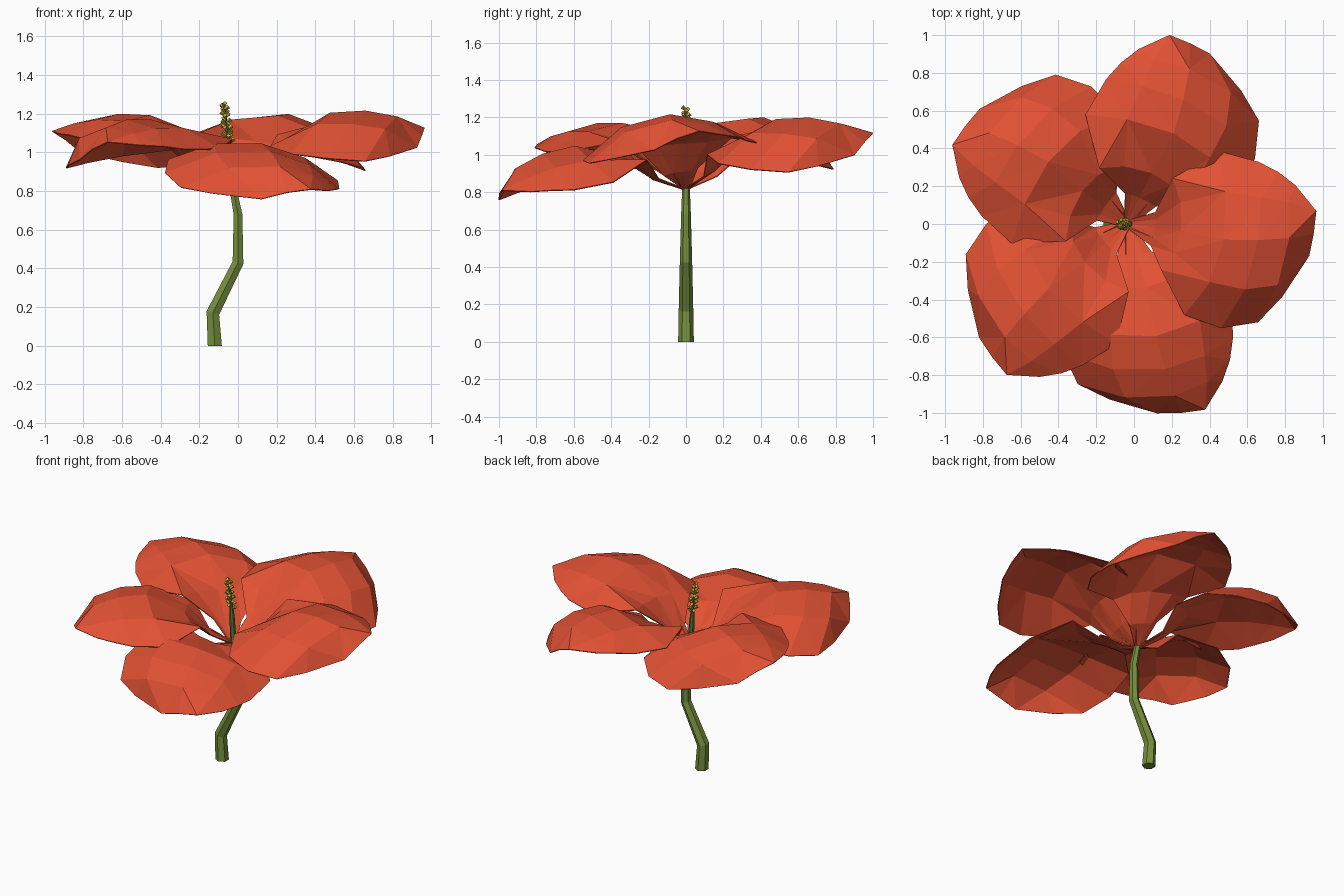
import bpy, bmesh, math, random
from mathutils import Vector, Matrix

if "Cube" in bpy.data.objects:
    bpy.data.objects.remove(bpy.data.objects["Cube"])

random.seed(4)


def material(name, rgb):
    m = bpy.data.materials.new(name)
    m.diffuse_color = (*rgb, 1)
    m.use_nodes = True
    m.node_tree.nodes["Principled BSDF"].inputs["Base Color"].default_value = m.diffuse_color
    return m


RED = material("petal_red", (0.76, 0.083, 0.034))
GREEN = material("stem_green", (0.18, 0.27, 0.045))
DARK = material("pistil_green", (0.08, 0.20, 0.05))
GOLD = material("anther_gold", (0.55, 0.42, 0.05))


def finish(name, bm, mat):
    bmesh.ops.recalc_face_normals(bm, faces=bm.faces)
    mesh = bpy.data.meshes.new(name)
    bm.to_mesh(mesh)
    bm.free()
    mesh.materials.append(mat)
    ob = bpy.data.objects.new(name, mesh)
    bpy.context.collection.objects.link(ob)
    return ob


def tube(bm, path, sides):
    """Tapered upright tube: rings of given (x, z, radius), leaning with the path."""
    rings = []
    for i, (x, z, r) in enumerate(path):
        a, b = path[max(i - 1, 0)], path[min(i + 1, len(path) - 1)]
        lean = 0 if i == 0 else math.atan2(b[0] - a[0], b[1] - a[1])
        q = Matrix.Rotation(lean, 3, 'Y')
        rings.append([bm.verts.new(Vector((x, 0, z)) + q @ Vector((r * math.cos(t), r * math.sin(t), 0)))
                      for t in (2 * math.pi * (k + 0.5) / sides for k in range(sides))])
    for lo, hi in zip(rings, rings[1:]):
        for k in range(sides):
            bm.faces.new((lo[k], lo[k - 1], hi[k - 1], hi[k]))
    bm.faces.new(rings[0])
    bm.faces.new(rings[-1])


# Petal rows from claw to tip: left edge, midrib, right edge (out, across, up)
ROWS = [
    ((0.00, 0.02, 0.01), (0.00, 0.00, 0.00), (0.00, -0.02, 0.01)),
    ((0.14, 0.08, 0.12), (0.15, 0.00, 0.10), (0.14, -0.10, 0.08)),
    ((0.21, 0.27, 0.28), (0.29, 0.00, 0.25), (0.21, -0.22, 0.21)),
    ((0.44, 0.44, 0.25), (0.52, -0.02, 0.39), (0.36, -0.44, 0.18)),
    ((0.65, 0.41, 0.26), (0.70, 0.00, 0.40), (0.56, -0.485, 0.155)),
    ((0.76, 0.37, 0.28), (0.86, 0.03, 0.37), (0.75, -0.43, 0.14)),
]
TIP = [(0.86, 0.31, 0.29), (0.985, 0.19, 0.31), (0.985, 0.07, 0.27),
       (0.975, -0.05, 0.21), (0.86, -0.28, 0.165)]


def between(mid, edge):
    """Halfway column, bulged so the petal arches across its width."""
    m, e = Vector(mid), Vector(edge)
    h = m.lerp(e, 0.28)
    h.y = m.lerp(e, 0.55).y
    return h


def petal(name, turn, pitch, roll, size):
    place = (Matrix.Translation((-0.035, 0, 0.81))
             @ Matrix.Rotation(math.radians(turn), 4, 'Z')
             @ Matrix.Rotation(math.radians(pitch), 4, 'Y')
             @ Matrix.Rotation(math.radians(roll), 4, 'X')
             @ Matrix.Diagonal((size, 1, 1, 1)))
    bm = bmesh.new()
    rows = [[l, between(m, l), m, between(m, r), r] for l, m, r in ROWS] + [TIP]
    grid = [[bm.verts.new(place @ Vector(p)) for p in row] for row in rows]
    for a, b in zip(grid, grid[1:]):
        for i in range(4):
            bm.faces.new((a[i], a[i + 1], b[i + 1], b[i]))
    bmesh.ops.triangulate(bm, faces=bm.faces, quad_method='SHORT_EDGE')
    ob = finish(name, bm, RED)
    mod = ob.modifiers.new("thickness", 'SOLIDIFY')
    mod.thickness = 0.006
    mod.offset = 0


# Five overlapping petals; the front one droops
for spec in [("petal_right", -7, -0.3, 0, 1.0), ("petal_back", 68, 1, 4, 1.02),
             ("petal_back_left", 145.5, 1, 2, 1.01), ("petal_front_left", 220, 3.5, -2, 1.0),
             ("petal_front", 279.5, 15.2, -10.5, 1.015)]:
    petal(*spec)

# Bent stem
bm = bmesh.new()
tube(bm, [(-0.12, 0, 0.042), (-0.13, 0.17, 0.039), (0, 0.43, 0.033),
          (0, 0.68, 0.026), (-0.035, 0.86, 0.019)], 6)
finish("stem", bm, GREEN)

# Pistil column
bm = bmesh.new()
tube(bm, [(-0.035, 0.82, 0.02), (-0.045, 1.0, 0.016),
          (-0.053, 1.1, 0.009), (-0.068, 1.22, 0.003)], 6)
finish("pistil", bm, DARK)

# Small pointed anthers spiralling up the pistil
bm = bmesh.new()
for i in range(24):
    t = i / 23
    ang = i * 2.4
    rad = 0.020 - 0.010 * t
    axis = Vector((math.cos(ang), math.sin(ang), 0.8))
    pos = Vector((-0.05 - 0.022 * t + rad * math.cos(ang), rad * math.sin(ang),
                  1.065 + 0.18 * t + random.uniform(-0.004, 0.004)))
    bmesh.ops.create_cone(bm, cap_ends=True, segments=4, radius1=0.007, radius2=0.012, depth=0.026,
                          matrix=Matrix.Translation(pos) @ axis.to_track_quat('Z', 'Y').to_matrix().to_4x4())
finish("anthers", bm, GOLD)
